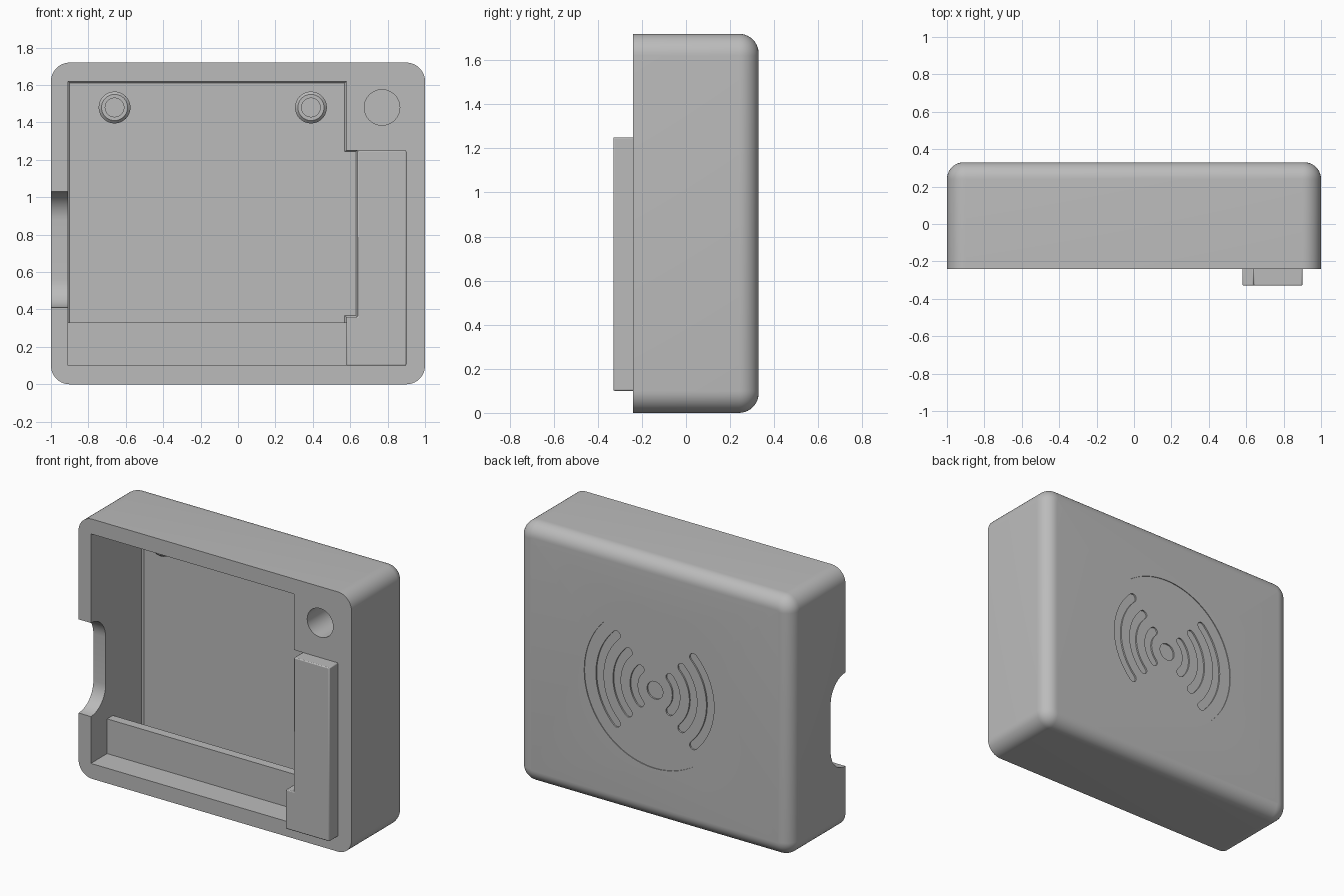
import bpy, bmesh
from math import sin, cos, pi, radians

cube = bpy.data.objects.get("Cube")
if cube:
    bpy.data.objects.remove(cube, do_unlink=True)

grey = bpy.data.materials.new("plain grey")
grey.use_nodes = True
grey.diffuse_color = (0.5, 0.5, 0.5, 1)
grey.node_tree.nodes["Principled BSDF"].inputs["Base Color"].default_value = (0.5, 0.5, 0.5, 1)


# Outlines are lists of 2D points
def circle(cx, cz, r, n=48):
    return [(cx + r * cos(2 * pi * i / n), cz + r * sin(2 * pi * i / n)) for i in range(n)]


def rounded_rect(a0, a1, b0, b1, r, n=10):
    pts = []
    corners = [(a1 - r, b1 - r), (a0 + r, b1 - r), (a0 + r, b0 + r), (a1 - r, b0 + r)]
    for k, (a, b) in enumerate(corners):
        for i in range(n + 1):
            t = (k + i / n) * pi / 2
            pts.append((a + r * cos(t), b + r * sin(t)))
    return pts


def arc_slot(cx, cz, r, half_width, mid, spread, n=20):
    lo, hi = mid - spread, mid + spread
    pts = []
    for start, end, rad in ((lo, hi, r + half_width), (hi, lo, r - half_width)):
        for i in range(n + 1):
            t = start + (end - start) * i / n
            pts.append((cx + rad * cos(t), cz + rad * sin(t)))
        # round tip at the end of each side
        s = 1 if end > start else -1
        ox, oz = cx + r * cos(end), cz + r * sin(end)
        for i in range(1, 6):
            t = end + s * i * pi / 6 + (0 if s > 0 else pi)
            t = end + i * pi / 6 + (0 if s > 0 else pi)
            pts.append((ox + half_width * cos(t), oz + half_width * sin(t)))
    return pts


def loft(name, stacks, axis="y"):
    """Each stack is a list of (outline, depth) rings, skinned and capped."""
    bm = bmesh.new()
    for rings in stacks:
        rows = []
        for outline, d in rings:
            rows.append([bm.verts.new((a, d, b) if axis == "y" else (d, a, b)) for a, b in outline])
        n = len(rows[0])
        for p, q in zip(rows, rows[1:]):
            for i in range(n):
                j = (i + 1) % n
                bm.faces.new((p[i], p[j], q[j], q[i]))
        bm.faces.new(rows[0])
        bm.faces.new(rows[-1])
    bmesh.ops.recalc_face_normals(bm, faces=bm.faces)
    mesh = bpy.data.meshes.new(name)
    bm.to_mesh(mesh)
    bm.free()
    mesh.materials.append(grey)
    ob = bpy.data.objects.new(name, mesh)
    bpy.context.collection.objects.link(ob)
    return ob


def prism(outline, d0, d1):
    return [(outline, d0), (outline, d1)]


def activate(ob):
    bpy.ops.object.select_all(action="DESELECT")
    ob.select_set(True)
    bpy.context.view_layer.objects.active = ob


def cut(ob, cutter):
    cutter.hide_render = True
    mod = ob.modifiers.new("cut", "BOOLEAN")
    mod.operation = "DIFFERENCE"
    mod.solver = "EXACT"
    mod.object = cutter
    activate(ob)
    bpy.ops.object.modifier_apply(modifier=mod.name)
    bpy.data.objects.remove(cutter, do_unlink=True)


FRONT, BACK, FLOOR, MID, FILLET = -0.24, 0.33, 0.30, 0.86, 0.09

# Housing with a rounded back edge
rings = [(rounded_rect(-1, 1, 0, 1.72, 0.1), FRONT)]
for i in range(11):
    t = i / 10 * pi / 2
    inset = FILLET * (1 - cos(t))
    rings.append((rounded_rect(-1 + inset, 1 - inset, inset, 1.72 - inset, 0.1 - inset),
                  BACK - FILLET + FILLET * sin(t)))
housing = loft("housing", [rings])

# Open compartment with a wider middle on one side
room = [(-0.91, 0.1), (0.58, 0.1), (0.58, 0.36), (0.64, 0.36),
        (0.64, 1.25), (0.58, 1.25), (0.58, 1.62), (-0.91, 1.62)]
small = [(-0.15 + (x + 0.15) * 0.987, MID + (z - MID) * 0.987) for x, z in room]
cut(housing, loft("room_cutter", [[(room, -0.4), (room, FLOOR - 0.01), (small, FLOOR)]]))

# Side notch and round blind hole
cut(housing, loft("notch_cutter", [prism(rounded_rect(-0.6, -0.085, 0.41, 1.03, 0.155), -1.1, -0.88)], "x"))
cut(housing, loft("hole_cutter", [prism(circle(0.77, 1.48, 0.095), -0.4, 0.2)]))

# Shallow disc on the back with a dot and signal arcs
cut(housing, loft("disc_cutter", [prism(circle(0, MID, 0.515, 96), BACK - 0.005, 0.5)]))
marks = [prism(circle(0, MID, 0.058), BACK - 0.015, 0.5)]
for mid in (0, pi):
    for r in (0.155, 0.28, 0.405):
        marks.append(prism(arc_slot(0, MID, r, 0.028, mid, radians(46)), BACK - 0.015, 0.5))
cut(housing, loft("mark_cutter", marks))

# Raised block beside the compartment
block = loft("front_block", [prism([(0.58, 0.1), (0.9, 0.1), (0.9, 1.25), (0.64, 1.25),
                                    (0.64, 0.36), (0.58, 0.36)], -0.33, FRONT + 0.01)])
bevel = block.modifiers.new("soft edges", "BEVEL")
bevel.width = 0.006
bevel.segments = 2

# Low wall across the compartment
rib = loft("inner_rib", [prism([(-0.92, 0.09), (0.59, 0.09), (0.59, 0.33), (-0.92, 0.33)], -0.07, -0.01)])

# Screw posts
posts = []
for side, x in (("right", -0.66), ("left", 0.39)):
    profile = [(0.085, FLOOR + 0.01), (0.085, 0.135), (0.07, 0.12), (0.05, 0.12), (0.05, 0.26)]
    posts.append(loft(side + "_screw_post", [[(circle(x, 1.48, r), y) for r, y in profile]]))

for ob in [housing, block, rib] + posts:
    activate(ob)
    bpy.ops.object.shade_smooth_by_angle(angle=radians(30))
